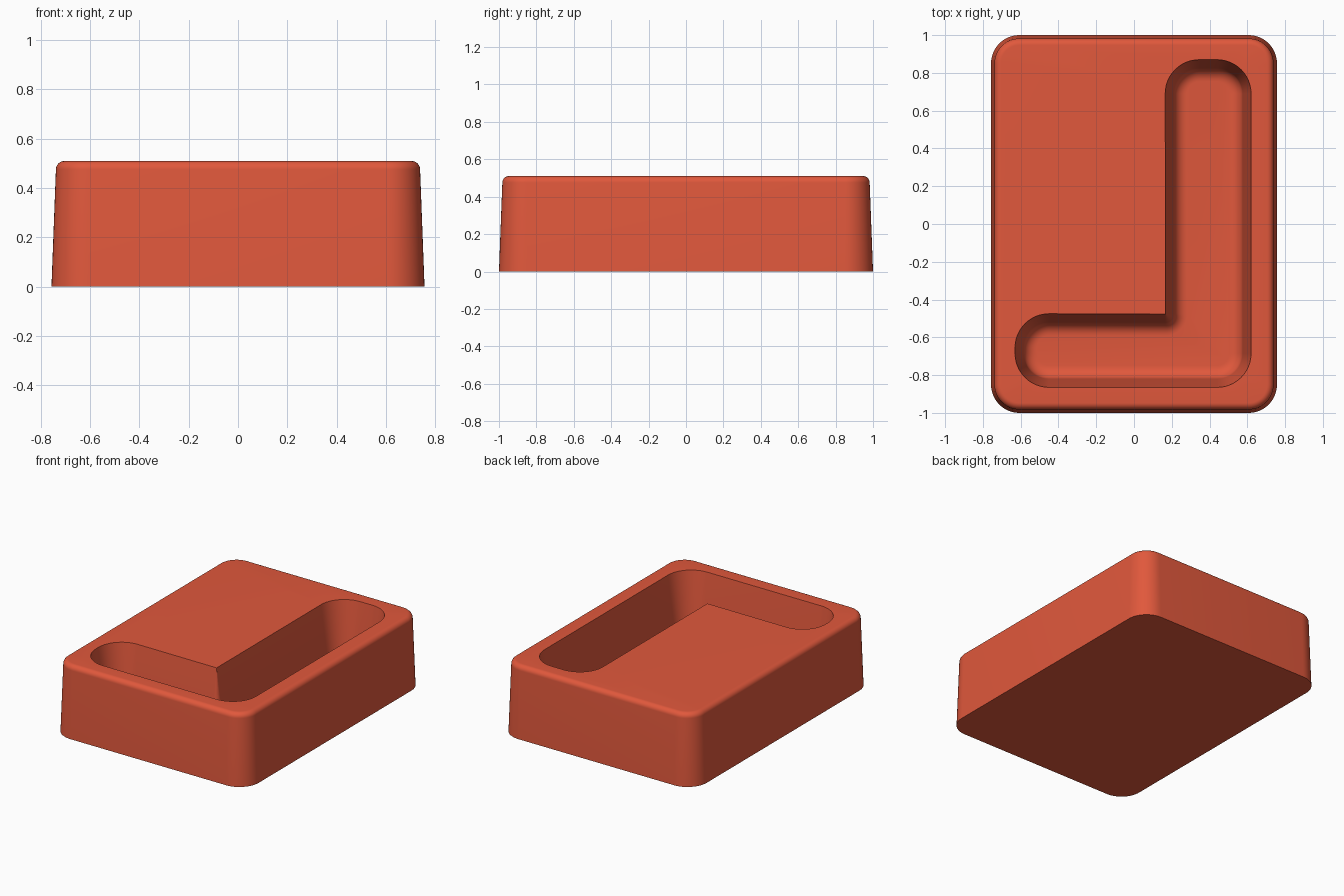
import bpy, bmesh
from math import sin, cos, pi

if "Cube" in bpy.data.objects:
    bpy.data.objects.remove(bpy.data.objects["Cube"], do_unlink=True)

HEIGHT, FLOOR = 0.51, 0.1
ARC = 12           # segments per rounded corner
FILLET = 8         # segments per edge rounding


def arc(cx, cy, r, start, sweep=pi / 2):
    return [(cx + r * cos(start + sweep * i / ARC),
             cy + r * sin(start + sweep * i / ARC)) for i in range(ARC + 1)]


def outer_outline(d):
    """Rounded rectangle, inset by d."""
    r, x, y = 0.15, 0.757, 1.0
    pts = []
    for i, (sx, sy) in enumerate([(1, 1), (-1, 1), (-1, -1), (1, -1)]):
        pts += arc(sx * (x - r), sy * (y - r), r - d, i * pi / 2)
    return pts


def pocket_outline(d):
    """L-shaped outline, inset by d; its inside corner starts sharp."""
    r, x0, x1, xm = 0.18, -0.63, 0.62, 0.165
    y0, y1, ym = -0.865, 0.87, -0.475
    return (arc(x0 + r, y0 + r, r - d, pi)
            + arc(x1 - r, y0 + r, r - d, -pi / 2)
            + arc(x1 - r, y1 - r, r - d, 0)
            + arc(xm + r, y1 - r, r - d, pi / 2)
            + arc(xm, ym, d + 0.002, 0, -pi / 2)
            + arc(x0 + r, ym - r, r - d, pi / 2))


def fillet(d, z, r, from_wall):
    """(inset, height) steps of a quarter round, starting at the wall."""
    return [(d + r * (1 - cos(i / FILLET * pi / 2)),
             z + from_wall * r * sin(i / FILLET * pi / 2)) for i in range(FILLET + 1)]


def loft(bm, outline, steps):
    """Skin a stack of inset outlines; return the first and last rings."""
    rings = [[bm.verts.new((x, y, z)) for x, y in outline(d)] for d, z in steps]
    for a, b in zip(rings, rings[1:]):
        for i in range(len(a)):
            j = (i + 1) % len(a)
            bm.faces.new((a[i], a[j], b[j], b[i]))
    return rings[0], rings[-1]


def ring_edges(bm, ring):
    return [bm.edges.get((ring[i - 1], ring[i])) for i in range(len(ring))]


bm = bmesh.new()
# outer walls with slight draft and rounded top edge
base, top = loft(bm, outer_outline, [(0, 0)] + fillet(0.018, HEIGHT - 0.035, 0.035, 1))
bm.faces.new(base)
# pocket walls, sloping to a rounded floor edge
rim, floor = loft(bm, pocket_outline, [(0, HEIGHT)] + fillet(0.045, FLOOR + 0.07, 0.07, -1))
bm.faces.new(floor)
# flat top between outer edge and pocket rim
bmesh.ops.triangle_fill(bm, edges=ring_edges(bm, top) + ring_edges(bm, rim),
                        use_beauty=True, normal=(0, 0, 1))
bmesh.ops.recalc_face_normals(bm, faces=bm.faces)

mesh = bpy.data.meshes.new("tray")
bm.to_mesh(mesh)
bm.free()
tray = bpy.data.objects.new("tray", mesh)
bpy.context.collection.objects.link(tray)

colour = (0.75, 0.098, 0.045, 1)
mat = bpy.data.materials.new("orange red")
mat.use_nodes = True
mat.diffuse_color = colour
mat.node_tree.nodes["Principled BSDF"].inputs["Base Color"].default_value = colour
mesh.materials.append(mat)

bpy.context.view_layer.objects.active = tray
tray.select_set(True)
bpy.ops.object.shade_smooth_by_angle(angle=pi / 6)
